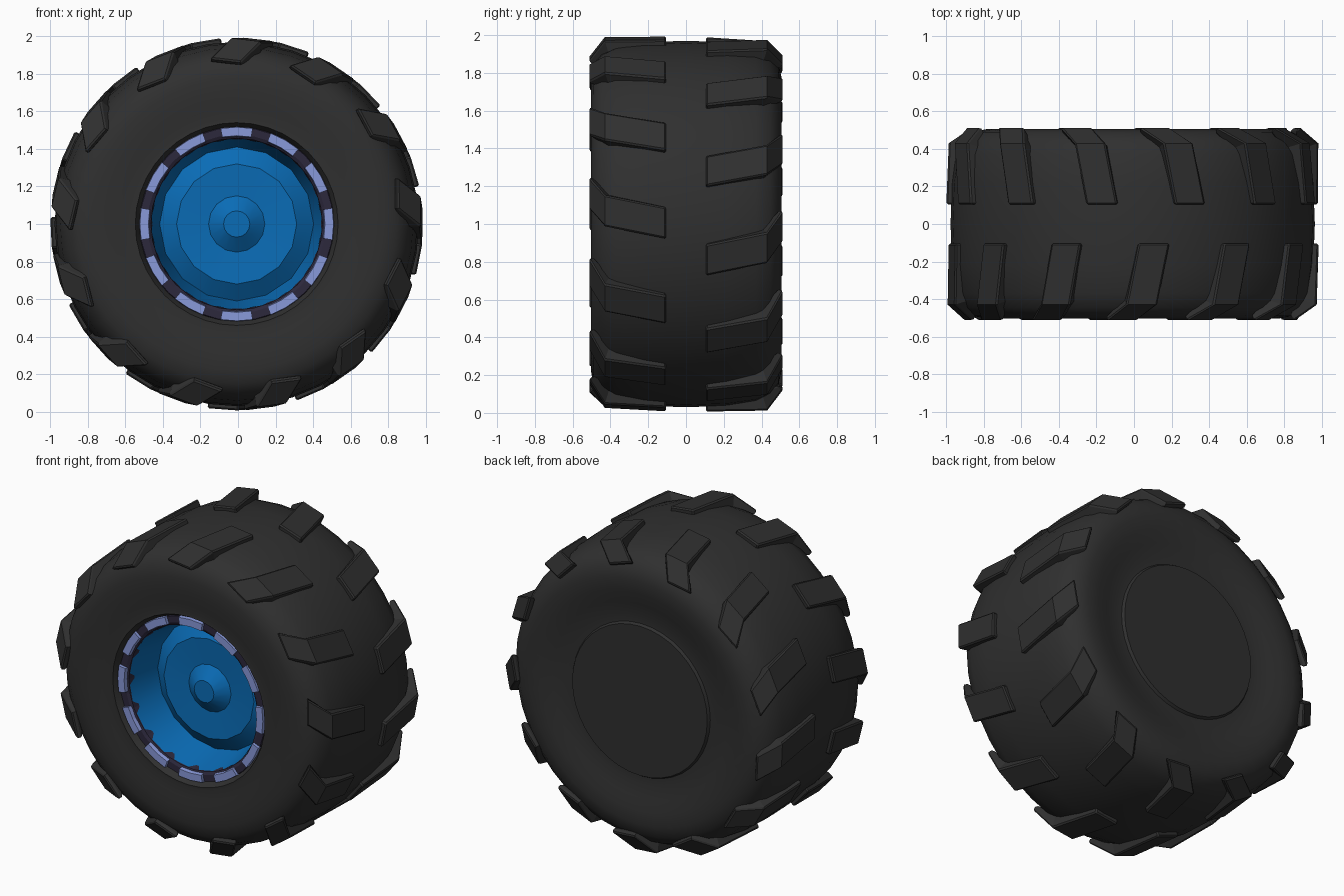
import bpy, bmesh, math

if "Cube" in bpy.data.objects:
    bpy.data.objects.remove(bpy.data.objects["Cube"])

CX, CZ = -0.007, 1.0      # wheel axis runs along y through this point


def material(name, rgb):
    m = bpy.data.materials.new(name)
    m.diffuse_color = (*rgb, 1)
    m.use_nodes = True
    m.node_tree.nodes["Principled BSDF"].inputs["Base Color"].default_value = m.diffuse_color
    return m


RUBBER = material("dark rubber", (0.029, 0.029, 0.029))
BLUE = material("rim blue", (0.003, 0.15, 0.47))
LAVENDER = material("lavender", (0.25, 0.32, 0.70))
PURPLE = material("dark purple", (0.025, 0.021, 0.045))


def polar(r, a, y, t=0.0):
    """Point at radius r and angle a, moved t along the tangent."""
    return (CX + r * math.cos(a) - t * math.sin(a), y,
            CZ + r * math.sin(a) + t * math.cos(a))


def finish(bm, name, mat, smooth=None):
    me = bpy.data.meshes.new(name)
    bm.to_mesh(me)
    bm.free()
    ob = bpy.data.objects.new(name, me)
    bpy.context.collection.objects.link(ob)
    me.materials.append(mat)
    if smooth:
        bpy.ops.object.select_all(action='DESELECT')
        ob.select_set(True)
        bpy.context.view_layer.objects.active = ob
        bpy.ops.object.shade_smooth_by_angle(angle=math.radians(smooth))
    return ob


def lathe(name, profile, n, mat, smooth=None):
    """Turn (radius, y) points, listed from the front outwards to the back."""
    bm = bmesh.new()
    rings = []
    for r, y in profile:
        if r == 0:
            rings.append([bm.verts.new(polar(0, 0, y))] * n)
        else:
            rings.append([bm.verts.new(polar(r, 2 * math.pi * j / n, y)) for j in range(n)])
    for a, b in zip(rings, rings[1:]):
        for j in range(n):
            k = (j + 1) % n
            bm.faces.new(dict.fromkeys((a[j], b[j], b[k], a[k])))
    return finish(bm, name, mat, smooth)


def loft(bm, sections):
    """Closed solid through a list of four-point sections."""
    s = [[bm.verts.new(p) for p in sec] for sec in sections]
    for a, b in zip(s, s[1:]):
        for i in range(4):
            k = (i + 1) % 4
            bm.faces.new((a[i], a[k], b[k], b[i]))
    bm.faces.new(s[0][::-1])
    bm.faces.new(s[-1])


# tyre body: bead, bulging sidewall, tread, shallow groove and closed back
lathe("tyre", [(0.51, -0.43), (0.52, -0.455), (0.54, -0.49), (0.56, -0.488), (0.62, -0.495),
               (0.70, -0.503), (0.78, -0.503), (0.85, -0.49), (0.905, -0.445), (0.94, -0.37),
               (0.962, -0.22), (0.970, 0), (0.962, 0.22), (0.94, 0.37), (0.905, 0.445),
               (0.85, 0.49), (0.78, 0.505), (0.70, 0.498), (0.62, 0.48), (0.54, 0.463),
               (0.49, 0.463), (0.48, 0.48), (0, 0.48)], 40, RUBBER, 40)

# tread lugs: slanted plates that fold over each shoulder
HALF = 0.083
for name, side, start in (("front_tread_lugs", -1, 0.3), ("back_tread_lugs", 1, 16.5)):
    bm = bmesh.new()
    for i in range(13):
        a = math.radians(start) + 2 * math.pi * i / 13
        secs = []
        for y, y_in, r, r_in, t in ((0.105, 0.105, 0.99, 0.92, 0),
                                    (0.43, 0.40, 0.98, 0.88, 0.065),
                                    (0.515, 0.49, 0.86, 0.84, 0.16)):
            secs.append([polar(r_in, a, side * y_in, t - HALF), polar(r, a, side * y, t - HALF),
                         polar(r, a, side * y, t + HALF), polar(r_in, a, side * y_in, t + HALF)])
        loft(bm, secs)
    bmesh.ops.recalc_face_normals(bm, faces=bm.faces)
    ob = finish(bm, name, RUBBER)
    bev = ob.modifiers.new("soft edges", 'BEVEL')
    bev.width, bev.segments, bev.limit_method = 0.008, 1, 'ANGLE'
    bev.angle_limit = math.radians(60)

# dark ring behind the raised blocks
lathe("rim_ring", [(0.45, -0.40), (0.457, -0.445), (0.475, -0.455),
                   (0.515, -0.455), (0.525, -0.44)], 32, PURPLE)

# raised lavender blocks around the ring
bm = bmesh.new()
for i in range(12):
    mid = 2 * math.pi * i / 12
    secs = []
    for d in (-9.5, 0, 9.5):
        a = mid + math.radians(d)
        secs.append([polar(0.462, a, -0.43), polar(0.47, a, -0.475),
                     polar(0.516, a, -0.475), polar(0.52, a, -0.43)])
    loft(bm, secs)
bmesh.ops.recalc_face_normals(bm, faces=bm.faces)
finish(bm, "rim_blocks", LAVENDER)

# blue dish with a raised plate and hub cap
lathe("rim_dish", [(0, -0.335), (0.07, -0.335), (0.15, -0.275), (0.32, -0.285),
                   (0.41, -0.22), (0.46, -0.44)], 16, BLUE, 25)
